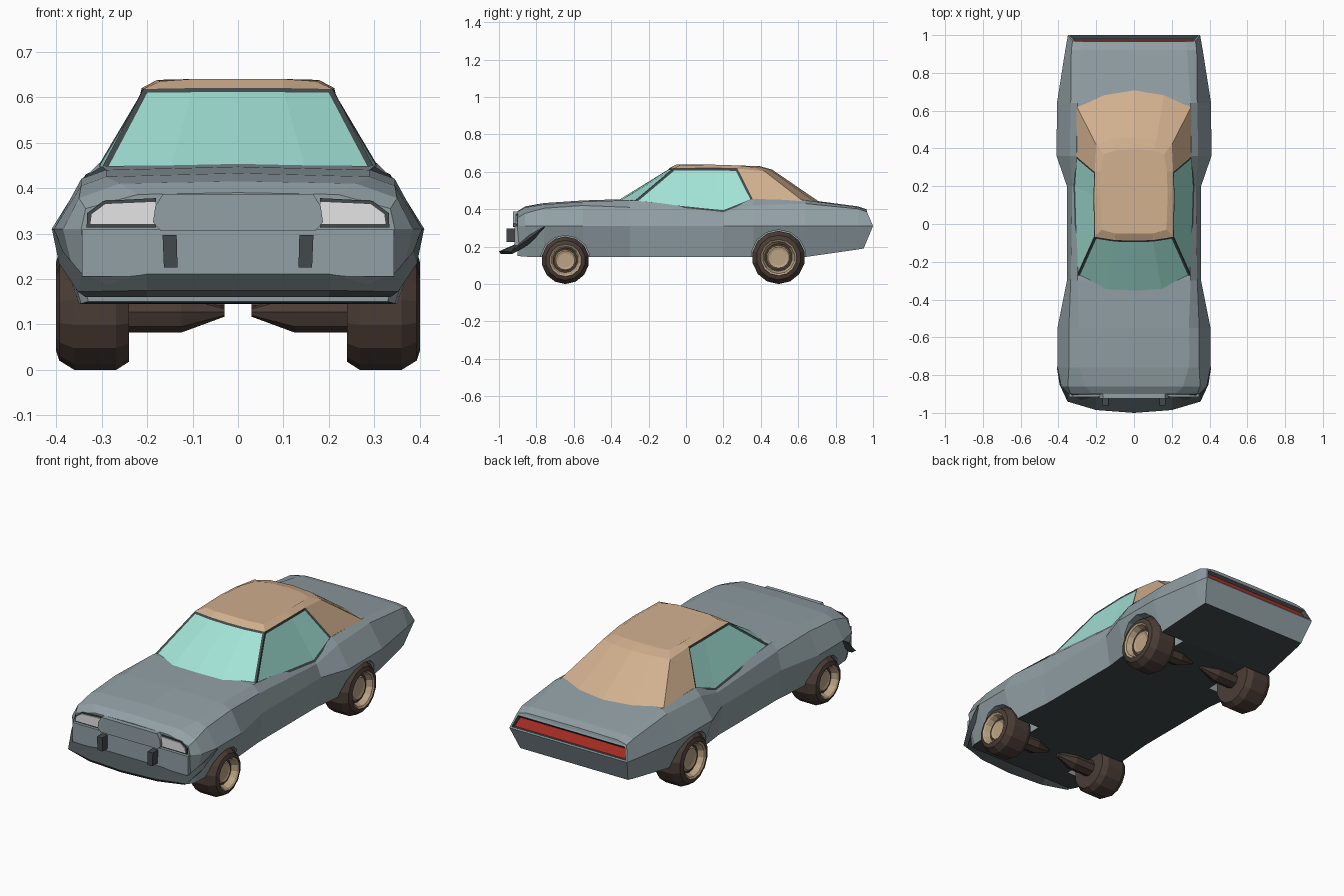
import bpy, bmesh, math
from mathutils import Vector

if "Cube" in bpy.data.objects:
    bpy.data.objects.remove(bpy.data.objects["Cube"])


def material(name, r, g, b):
    m = bpy.data.materials.new(name)
    m.diffuse_color = (r, g, b, 1)
    m.use_nodes = True
    m.node_tree.nodes["Principled BSDF"].inputs["Base Color"].default_value = m.diffuse_color
    return m


PAINT = material("grey paint", .285, .35, .375)
DARK = material("dark trim", .055, .068, .072)
GLASS = material("teal glass", .36, .76, .67)
TAN = material("tan roof", .64, .43, .27)
TYRE = material("brown rubber", .07, .046, .037)
RIM = material("gold rim", .50, .37, .23)
RED = material("red lamp", .45, .03, .02)
WHITE = material("white lamp", .78, .78, .78)


def finish(name, bm, mats, normals=True):
    bmesh.ops.remove_doubles(bm, verts=bm.verts, dist=1e-5)
    if normals:
        bmesh.ops.recalc_face_normals(bm, faces=bm.faces)
    me = bpy.data.meshes.new(name)
    bm.to_mesh(me)
    bm.free()
    for m in mats:
        me.materials.append(m)
    ob = bpy.data.objects.new(name, me)
    bpy.context.collection.objects.link(ob)
    return ob


def face(bm, pts, mat=0):
    f = bm.faces.new([bm.verts.new(p) for p in pts])
    f.material_index = mat
    return f


def prism(name, xz, y0, y1, mat):
    bm = bmesh.new()
    n = len(xz)
    a = [bm.verts.new((x, y0, z)) for x, z in xz]
    b = [bm.verts.new((x, y1, z)) for x, z in xz]
    bm.faces.new(a)
    bm.faces.new(b)
    for i in range(n):
        j = (i + 1) % n
        bm.faces.new((a[i], a[j], b[j], b[i]))
    return finish(name, bm, [mat])


def mirrored(half):
    return half + [(-x, z) for x, z in reversed(half)]


def lathe(name, profile, side, y, z, mats, seg=14):
    # profile: (x, radius, material of the band that follows)
    bm = bmesh.new()
    ring = []
    for k in range(seg + 1):
        t = 2 * math.pi * k / seg - math.pi / 2
        ring.append((math.cos(t), math.sin(t)))
    for (x0, r0, m), (x1, r1, _) in zip(profile, profile[1:]):
        for (c0, s0), (c1, s1) in zip(ring, ring[1:]):
            P = [(side * x0, y + r0 * c0, z + r0 * s0), (side * x0, y + r0 * c1, z + r0 * s1),
                 (side * x1, y + r1 * c1, z + r1 * s1), (side * x1, y + r1 * c0, z + r1 * s0)]
            if r0 == 0:
                P = P[1:]
            elif r1 == 0:
                P = P[:3]
            face(bm, P, m)
    return finish(name, bm, mats)


# Lower body: lofted half sections
# y, sill x, sill z, crease x, shoulder x, shoulder z, deck x, deck z, centre z
STATIONS = [
    (-.90, .330, .150, .345, .335, .355, .22, .386, .390),
    (-.86, .345, .146, .385, .350, .378, .26, .410, .415),
    (-.76, .350, .145, .405, .345, .405, .29, .425, .433),
    (-.55, .350, .145, .405, .345, .420, .29, .440, .447),
    (-.30, .330, .145, .355, .335, .410, .30, .448, .455),
    (.20, .330, .145, .355, .327, .375, .30, .402, .420),
    (.36, .350, .145, .410, .340, .420, .305, .455, .455),
    (.64, .350, .145, .408, .335, .430, .30, .448, .452),
    (.92, .325, .185, .364, .332, .402, .28, .411, .415),
    (.95, .320, .190, .350, .325, .385, .27, .397, .400),
]


def section(s, sgn):
    y, xb, zb, xw, xs, zs, xd, zd, zc = s
    pts = [(0, y, zb), (xb, y, zb), (xw, y, .31), (xs, y, zs), (xd, y, zd), (0, y, zc)]
    if y == .95:    # pointed tail
        pts = [(x, yy, z) for (x, _, z), yy in zip(pts, (.95, .95, 1.0, .968, .965, .965))]
    return [Vector((sgn * x, yy, z)) for x, yy, z in pts]


bm = bmesh.new()
for sgn in (1, -1):
    for s0, s1 in zip(STATIONS, STATIONS[1:]):
        a, b = section(s0, sgn), section(s1, sgn)
        for i in range(5):
            face(bm, (a[i], a[i + 1], b[i + 1], b[i]), 1 if i == 0 else 0)
lamp = None
for s in (STATIONS[0], STATIONS[-1]):
    r, l = section(s, 1), section(s, -1)
    face(bm, (r[0], r[1], r[2], l[2], l[1]))
    f = face(bm, (r[2], r[3], l[3], l[2]))
    face(bm, (r[3], r[4], r[5], l[4], l[3]))
    lamp = f
bmesh.ops.remove_doubles(bm, verts=bm.verts, dist=1e-5)
bmesh.ops.recalc_face_normals(bm, faces=bm.faces)
# Recessed tail lamp slot
bmesh.ops.inset_individual(bm, faces=[lamp], thickness=.014, depth=0)
for f in bmesh.ops.inset_individual(bm, faces=[lamp], thickness=.009, depth=-.016)["faces"]:
    f.material_index = 1
lamp.material_index = 2
body = finish("car_body", bm, [PAINT, DARK, RED])

# Cabin: lower ring, upper ring and roof ring, front to back
LOW = [(0, -.375, .443), (.15, -.36, .443), (.305, -.285, .435), (.32, .2, .385),
       (.308, .36, .448), (.305, .625, .444), (.16, .685, .442), (0, .715, .438)]
TOP = [(0, -.088, .62), (.1, -.085, .62), (.208, -.068, .618), (.212, .15, .62),
       (.208, .275, .617), (.2, .42, .603), (.12, .45, .61), (0, .46, .612)]
ROOF = [(0, -.05, .64), (.1, -.05, .64), (.172, -.03, .635), (.178, .15, .638),
        (.174, .28, .634), (.16, .37, .624), (.1, .39, .628), (0, .395, .63)]
bm = bmesh.new()
for s in (1, -1):
    low, top, roof = ([(s * x, y, z) for x, y, z in r] for r in (LOW, TOP, ROOF))
    for i in range(7):
        face(bm, (low[i], low[i + 1], top[i + 1], top[i]), 1 if i < 4 else 0)
        face(bm, (top[i], top[i + 1], roof[i + 1], roof[i]))
    face(bm, roof)
bmesh.ops.remove_doubles(bm, verts=bm.verts, dist=1e-5)
bmesh.ops.recalc_face_normals(bm, faces=bm.faces)
glass = [f for f in bm.faces if f.material_index == 1]
panes = [[f for f in glass if f.calc_center_median().y < -.19],
         [f for f in glass if f.calc_center_median().y > -.19 and f.calc_center_median().x > 0],
         [f for f in glass if f.calc_center_median().y > -.19 and f.calc_center_median().x < 0]]
for pane in panes:
    ring = bmesh.ops.inset_region(bm, faces=pane, thickness=.012, depth=-.003,
                                  use_boundary=True, use_even_offset=True)
    for f in ring["faces"]:
        f.material_index = 2
finish("cabin", bm, [TAN, GLASS, DARK])

# Nose panel, bumper face, overriders and headlamps
prism("bumper_face", mirrored([(.343, .205), (.343, .309)]), -.916, -.89, PAINT)
prism("nose_panel", mirrored([(.17, .306), (.187, .325), (.182, .36), (.165, .387)]), -.925, -.89, PAINT)
for s, tag in ((1, "right"), (-1, "left")):
    prism("overrider_" + tag, [(s * x, z) for x, z in
          ((.133, .225), (.163, .225), (.166, .297), (.135, .297))], -.96, -.91, DARK)
    prism("headlamp_trim_" + tag, [(s * x, z) for x, z in
          ((.18, .313), (.333, .313), (.332, .345), (.295, .372), (.18, .378))], -.906, -.899, DARK)
    prism("headlamp_" + tag, [(s * x, z) for x, z in
          ((.18, .32), (.326, .32), (.323, .343), (.292, .366), (.18, .371))], -.911, -.902, WHITE)

# Front splitter lip: sweeps from the fender crease down to the nose
INNER = [(0, -.912, .213), (.2, -.912, .213), (.345, -.895, .213), (.385, -.84, .26), (.404, -.755, .31)]
OUTER = [(0, -1, .175), (.2, -.985, .175), (.352, -.94, .172), (.394, -.85, .235), (.409, -.755, .308)]
UNDER = [(0, -.99, .16), (.2, -.975, .16), (.335, -.93, .16), (.37, -.85, .205), (.39, -.755, .29)]
bm = bmesh.new()
for s in (1, -1):
    rows = [[(s * x, y, z) for x, y, z in r] for r in (INNER, OUTER, UNDER)]
    for i in range(4):
        for k in range(3):
            a, b = rows[k], rows[(k + 1) % 3]
            face(bm, (a[i], a[i + 1], b[i + 1], b[i]))
    face(bm, [r[4] for r in rows])
finish("front_splitter", bm, [DARK])

# Wheels, axle stubs and wheel wells
for end, y, R in (("front", -.645, .127), ("rear", .495, .142)):
    for s, tag in ((1, "right"), (-1, "left")):
        lathe(f"{end}_wheel_{tag}", [
            (.24, 0, 0), (.24, R * .86, 0), (.268, R, 0), (.36, R, 0), (.393, R * .84, 0),
            (.40, R * .68, 1), (.394, R * .61, 1), (.365, R * .52, 0), (.365, R * .45, 1),
            (.372, R * .40, 1), (.368, R * .30, 1), (.368, 0, 1)], s, y, R, [TYRE, RIM])
        lathe(f"{end}_axle_{tag}", [(.245, .045, 0), (.125, .045, 0), (.03, .01, 0), (.03, 0, 0)],
              s, y, R, [TYRE], 8)
        r = R + .006
        well = lathe(f"{end}_well_cutter_{tag}", [(.205, 0, 0), (.205, r, 0), (.45, r, 0), (.45, 0, 0)],
                     s, y, R, [PAINT])
        well.hide_render = True
        well.hide_viewport = True
        mod = body.modifiers.new("well", "BOOLEAN")
        mod.operation = "DIFFERENCE"
        mod.solver = "EXACT"
        mod.object = well
